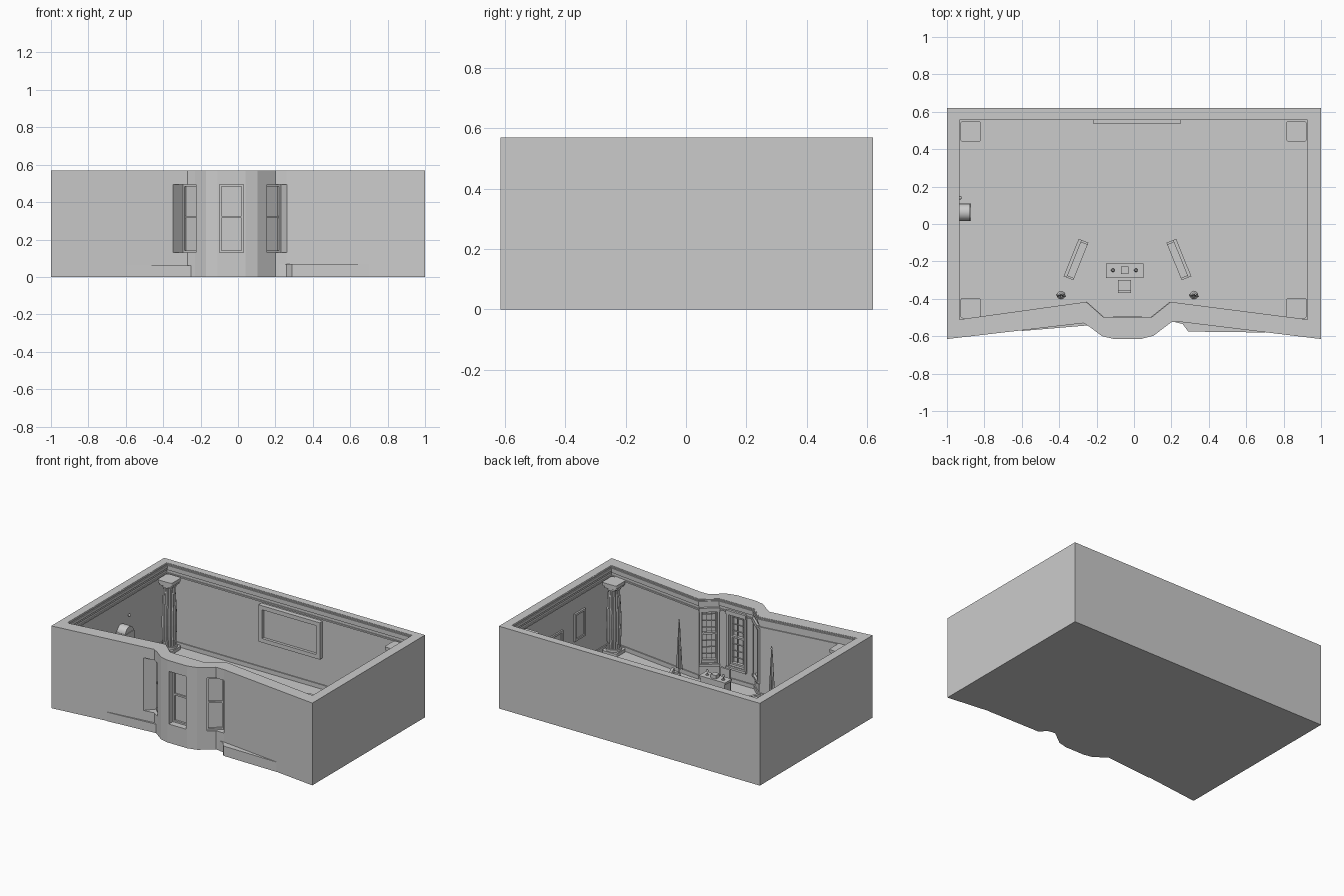
import bpy, bmesh, math
from mathutils import Matrix, Vector

if "Cube" in bpy.data.objects:
    bpy.data.objects.remove(bpy.data.objects["Cube"])

FLOOR, TOP = 0.015, 0.57


def finish(name, bm, mat=None, smooth=False):
    bmesh.ops.recalc_face_normals(bm, faces=bm.faces)
    me = bpy.data.meshes.new(name)
    bm.to_mesh(me)
    bm.free()
    ob = bpy.data.objects.new(name, me)
    bpy.context.collection.objects.link(ob)
    if mat:
        me.materials.append(mat)
    if smooth:
        bpy.ops.object.select_all(action='DESELECT')
        ob.select_set(True)
        bpy.context.view_layer.objects.active = ob
        bpy.ops.object.shade_smooth_by_angle(angle=math.radians(35))
    return ob


def add_box(bm, x, y, z, m=Matrix()):
    """Box given as (min, max) pairs, placed with matrix m."""
    size = [b - a for a, b in (x, y, z)]
    mid = [(a + b) / 2 for a, b in (x, y, z)]
    bmesh.ops.create_cube(bm, size=1, matrix=m @ Matrix.Translation(mid) @ Matrix.Diagonal((*size, 1)))


def boxes(name, parts, m=Matrix(), mat=None):
    bm = bmesh.new()
    for p in parts:
        add_box(bm, *p, m)
    return finish(name, bm, mat)


def prism(name, pts, z0, z1, smooth=False):
    bm = bmesh.new()
    f = bm.faces.new([bm.verts.new((x, y, z0)) for x, y in pts])
    r = bmesh.ops.extrude_face_region(bm, geom=[f])
    for v in r['geom']:
        if isinstance(v, bmesh.types.BMVert):
            v.co.z = z1
    return finish(name, bm, None, smooth)


def ngon(cx, cy, r, n):
    return [(cx + r * math.cos(i * math.tau / n), cy + r * math.sin(i * math.tau / n)) for i in range(n)]


def place(x, y, deg=0, z=0):
    return Matrix.Translation((x, y, z)) @ Matrix.Rotation(math.radians(deg), 4, 'Z')


def cut(ob, cutter):
    mod = ob.modifiers.new("cut", 'BOOLEAN')
    mod.operation, mod.solver, mod.object = 'DIFFERENCE', 'EXACT', cutter
    cutter.hide_render = True
    bpy.context.view_layer.objects.active = ob
    bpy.ops.object.modifier_apply(modifier=mod.name)
    bpy.data.objects.remove(cutter)


# Room shell with a bay in the front wall
outer = [(-1, .62), (-1, -.615), (-.27, -.53), (-.23, -.555), (-.17, -.6), (-.11, -.614), (.04, -.614),
         (.105, -.597), (.16, -.555), (.2, -.525), (.26, -.525), (1, -.615), (1, .62)]
inner = [(-.945, .57), (-.945, -.525), (-.26, -.43), (-.17, -.51), (.1, -.51), (.2, -.43), (.94, -.525), (.94, .57)]
shell = prism("room_shell", outer, 0, TOP)
cut(shell, prism("room_cutter", inner, FLOOR, .8))
windows = [(-.035, -.51, 0, .065), (-.215, -.47, -41.6, .053), (.15, -.47, 38.7, .053)]
for x, y, a, w in windows:
    cut(shell, boxes("window_cutter", [((-w, w), (-.2, .06), (.13, .495))], place(x, y, a)))

# Low ledges outside the front wall
prism("right_ledge", [(.2, -.52), (.26, -.535), (.29, -.575), (.7, -.58), (.7, -.54)], 0, .068)
prism("left_ledge", [(-.22, -.54), (-.6, -.572), (-.6, -.52), (-.22, -.5)], 0, .062)

# Cornice and skirting follow the inner walls
bm = bmesh.new()
for p, q in zip(inner, inner[1:] + inner[:1]):
    d = Vector(q) - Vector(p)
    m = place(*p, math.degrees(math.atan2(d.y, d.x)))
    for depth, z0, z1 in ((.007, .495, .505), (.007, .525, TOP - .002), (.013, .54, .56), (.007, FLOOR, .045)):
        add_box(bm, (-.004, d.length + .004), (-.004, depth), (z0, z1), m)
finish("cornice_and_skirting", bm)

# Windows: casing, sashes, glazing bars, glass
glass = bpy.data.materials.new("glass")
glass.diffuse_color = (.9, .9, .9, 1)
glass.use_nodes = True
glass.node_tree.nodes["Principled BSDF"].inputs["Base Color"].default_value = glass.diffuse_color
for i, (x, y, a, w) in enumerate(windows):
    m = place(x, y, a)
    z0, z1, zm = .13, .495, .32
    parts = []
    for s in (-1, 1):
        parts.append((sorted((s * (w - .004), s * (w + .01))), (-.003, .01), (z0 - .01, z1)))
        parts.append((sorted((s * (w - .011), s * w)), (-.06, -.02), (z0, z1)))
    parts += [((-w - .012, w + .012), (-.003, .016), (z1 - .01, z1 + .018)),
              ((-w - .012, w + .012), (-.003, .016), (z0 - .022, z0 - .006)),
              ((-w, w), (-.06, -.02), (z0, z0 + .011)),
              ((-w, w), (-.06, -.02), (z1 - .011, z1)),
              ((-w, w), (-.056, -.022), (zm - .006, zm + .006))]
    for k in (-1, 1):
        parts.append(((k * w / 3 - .0015, k * w / 3 + .0015), (-.041, -.033), (z0, z1)))
    for k in range(1, 8):
        z = z0 + (z1 - z0) * k / 8
        parts.append(((-w, w), (-.041, -.033), (z - .0015, z + .0015)))
    boxes(f"window_frame_{i}", parts, m)
    boxes(f"window_glass_{i}", [((-w, w), (-.046, -.043), (z0, z1))], m, glass)


# Fluted columns with square rounded plinths and capitals
def column(name, x, y):
    bm = bmesh.new()
    n = 32
    rings = []
    for z, r in ((.05, .043), (.12, .047), (.2, .049), (.28, .048), (.38, .043), (.465, .037)):
        rings.append([bm.verts.new((x + (r - .005 * (k % 2)) * math.cos(k * math.tau / n),
                                    y + (r - .005 * (k % 2)) * math.sin(k * math.tau / n), z)) for k in range(n)])
    for lo, hi in zip(rings, rings[1:]):
        for k in range(n):
            bm.faces.new((lo[k], lo[(k + 1) % n], hi[(k + 1) % n], hi[k]))
    for z, r, h in ((.044, .05, .018), (.466, .045, .014)):
        bmesh.ops.create_cone(bm, cap_ends=True, segments=24, radius1=r, radius2=r, depth=h,
                              matrix=Matrix.Translation((x, y, z)))
    finish(name + "_shaft", bm)
    bm = bmesh.new()
    for w, z0, z1 in ((.055, FLOOR, .037), (.049, .472, .487), (.055, .485, .508)):
        add_box(bm, (x - w, x + w), (y - w, y + w), (z0, z1))
    edges = [e for e in bm.edges if abs(e.verts[0].co.z - e.verts[1].co.z) > .005]
    bmesh.ops.bevel(bm, geom=edges, offset=.014, segments=3, affect='EDGES', profile=.5)
    finish(name + "_ends", bm, None, True)


for i, (x, y) in enumerate([(-.873, .495), (.868, .495), (-.873, -.45), (.868, -.45)]):
    column(f"column_{i}", x, y)

# Floor rugs
prism("round_rug", ngon(-.04, -.04, .495, 18)[:12] + ngon(-.04, -.04, .495, 18)[15:], .012, .017)
prism("bay_rug", ngon(-.035, -.325, .3, 8)[:5] + [(-.26, -.44), (-.17, -.52), (.1, -.52), (.2, -.44)], .012, .019)


# Rectangular picture frame: local x along wall, -y into the room
def frame(name, w, z0, z1, t, depth, m):
    boxes(name, [((-w, w), (-depth, 0), (z0, z0 + t)), ((-w, w), (-depth, 0), (z1 - t, z1)),
                 ((-w, -w + t), (-depth, 0), (z0, z1)), ((w - t, w), (-depth, 0), (z0, z1)),
                 ((-w, w), (-depth * .4, 0), (z0, z1))], m)


frame("back_wall_picture", .235, .23, .485, .028, .032, place(.015, .57))
frame("side_wall_picture", .06, .2, .39, .014, .012, place(.94, -.17, -90))
frame("side_door", .085, FLOOR, .33, .015, .01, place(.94, .1, -90))

# Tall cabinet with rounded top and finial on the left wall
boxes("wall_cabinet", [((-.945, -.875), (.015, .11), (FLOOR, .07)), ((-.945, -.88), (.025, .1), (.07, .24)),
                       ((-.945, -.872), (.015, .11), (.24, .3))])
bm = bmesh.new()
bmesh.ops.create_cone(bm, cap_ends=True, segments=24, radius1=.046, radius2=.046, depth=.065,
                      matrix=Matrix.Translation((-.908, .0625, .295)) @ Matrix.Rotation(math.pi / 2, 4, 'Y'))
bmesh.ops.create_uvsphere(bm, u_segments=12, v_segments=8, radius=.009, matrix=Matrix.Translation((-.93, .14, .375)))
finish("cabinet_top", bm, None, True)

# Desk, desk items and chair
boxes("desk", [((-.15, .05), (-.288, -.212), (.15, .165)), ((-.143, .043), (-.282, -.218), (.02, .15))])
boxes("desk_box", [((-.07, -.03), (-.267, -.227), (.165, .19))])
bm = bmesh.new()
for x in (-.113, .01):
    for z, r1, r2, h in ((.168, .01, .01, .006), (.18, .003, .003, .03), (.197, .01, .005, .014)):
        bmesh.ops.create_cone(bm, cap_ends=True, segments=12, radius1=r1, radius2=r2, depth=h,
                              matrix=Matrix.Translation((x, -.247, z)))
finish("desk_lamps", bm)
boxes("desk_chair", [((-.085, -.015), (-.37, -.3), (.08, .1)), ((-.085, -.015), (-.37, -.355), (.1, .185))]
      + [((x, x + .01), (y, y + .01), (.018, .08)) for x in (-.085, -.025) for y in (-.37, -.31)])

# Two angled sofas and two draped flags on poles
for side, s, fx in (("left", -1, -.39), ("right", 1, .32)):
    boxes(side + "_sofa", [((-.028, .028), (-.108, .108), (.018, .065)),
                           (sorted((s * .01, s * .028)), (-.108, .108), (.065, .125)),
                           ((-.028, .028), (-.108, -.096), (.06, .095)),
                           ((-.028, .028), (.096, .108), (.06, .095))],
          place(-.035 + s * .275, -.19, s * 22))
    bm = bmesh.new()
    for z, r1, r2, h in ((.0225, .022, .012, .015), (.215, .003, .003, .38), (.412, .007, .001, .02)):
        bmesh.ops.create_cone(bm, cap_ends=True, segments=12, radius1=r1, radius2=r2, depth=h,
                              matrix=Matrix.Translation((fx, -.38, z)))
    lo = [bm.verts.new((fx + (k - 3.5) * .008, -.383 + .007 * (-1) ** k, .075)) for k in range(8)]
    hi = [bm.verts.new((fx + (k - 3.5) * .0015, -.383 + .002 * (-1) ** k, .395)) for k in range(8)]
    for k in range(7):
        bm.faces.new((lo[k], lo[k + 1], hi[k + 1], hi[k]))
    finish(side + "_flag", bm)
